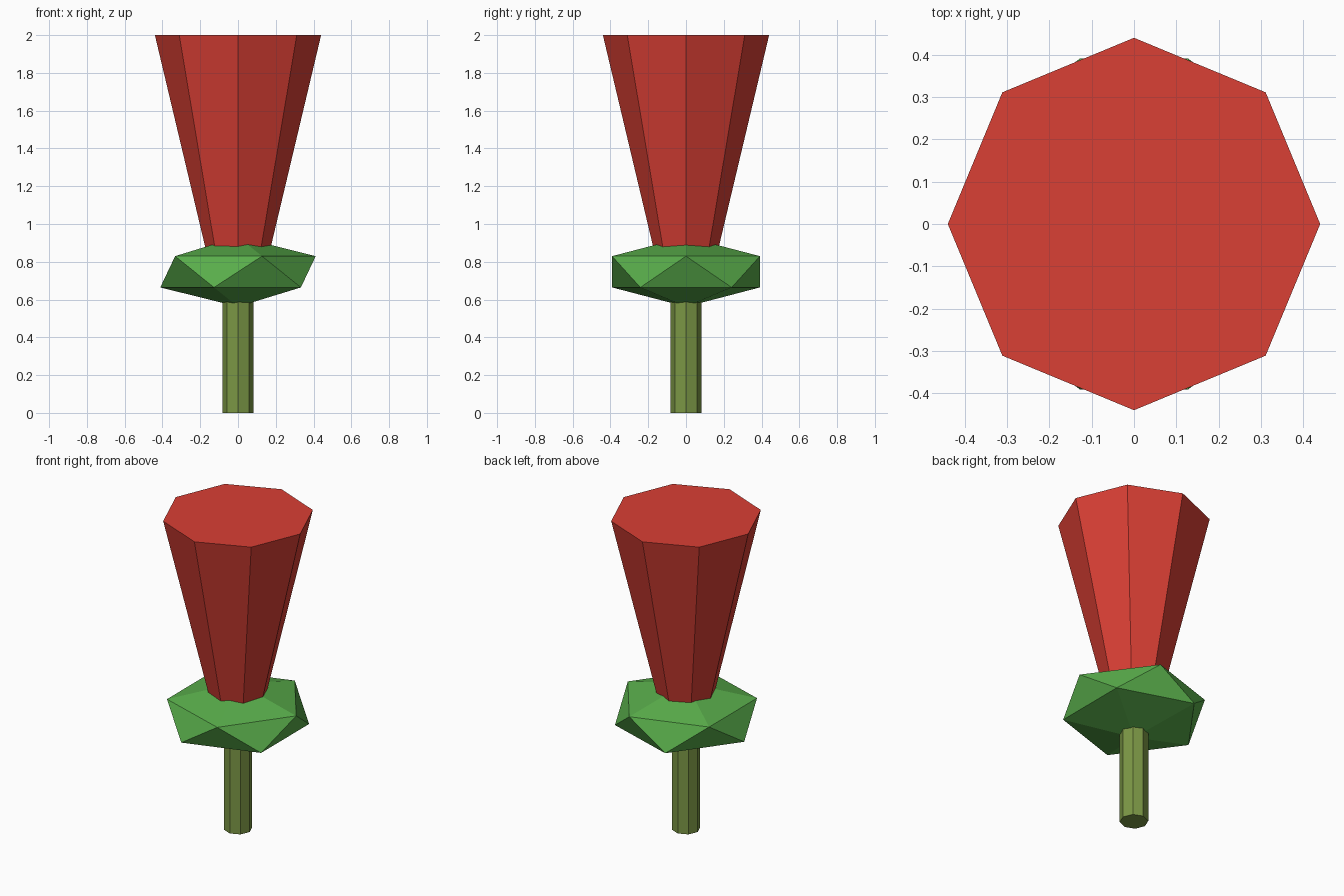
import bpy

if "Cube" in bpy.data.objects:
    bpy.data.objects.remove(bpy.data.objects["Cube"])


def paint(obj, name, color):
    mat = bpy.data.materials.new(name)
    mat.diffuse_color = (*color, 1)
    mat.use_nodes = True
    mat.node_tree.nodes["Principled BSDF"].inputs["Base Color"].default_value = mat.diffuse_color
    obj.data.materials.append(mat)


def tapered(name, r_bottom, r_top, z0, z1, color):
    # eight-sided flat-faced column between two heights
    bpy.ops.mesh.primitive_cone_add(vertices=8, radius1=r_bottom, radius2=r_top,
                                    depth=z1 - z0, location=(0, 0, (z0 + z1) / 2))
    obj = bpy.context.object
    obj.name = name
    paint(obj, name + "_color", color)
    return obj


# Stem
tapered("stem", 0.083, 0.083, 0.0, 0.75, (0.20, 0.31, 0.06))

# Flattened low-poly calyx
bpy.ops.mesh.primitive_ico_sphere_add(subdivisions=1, radius=1, location=(0, 0, 0.747))
calyx = bpy.context.object
calyx.name = "calyx"
calyx.scale = (0.46, 0.46, 0.185)
paint(calyx, "calyx_color", (0.10, 0.42, 0.07))

# Flaring flower head
tapered("flower_head", 0.155, 0.44, 0.8, 2.0, (0.70, 0.05, 0.035))
